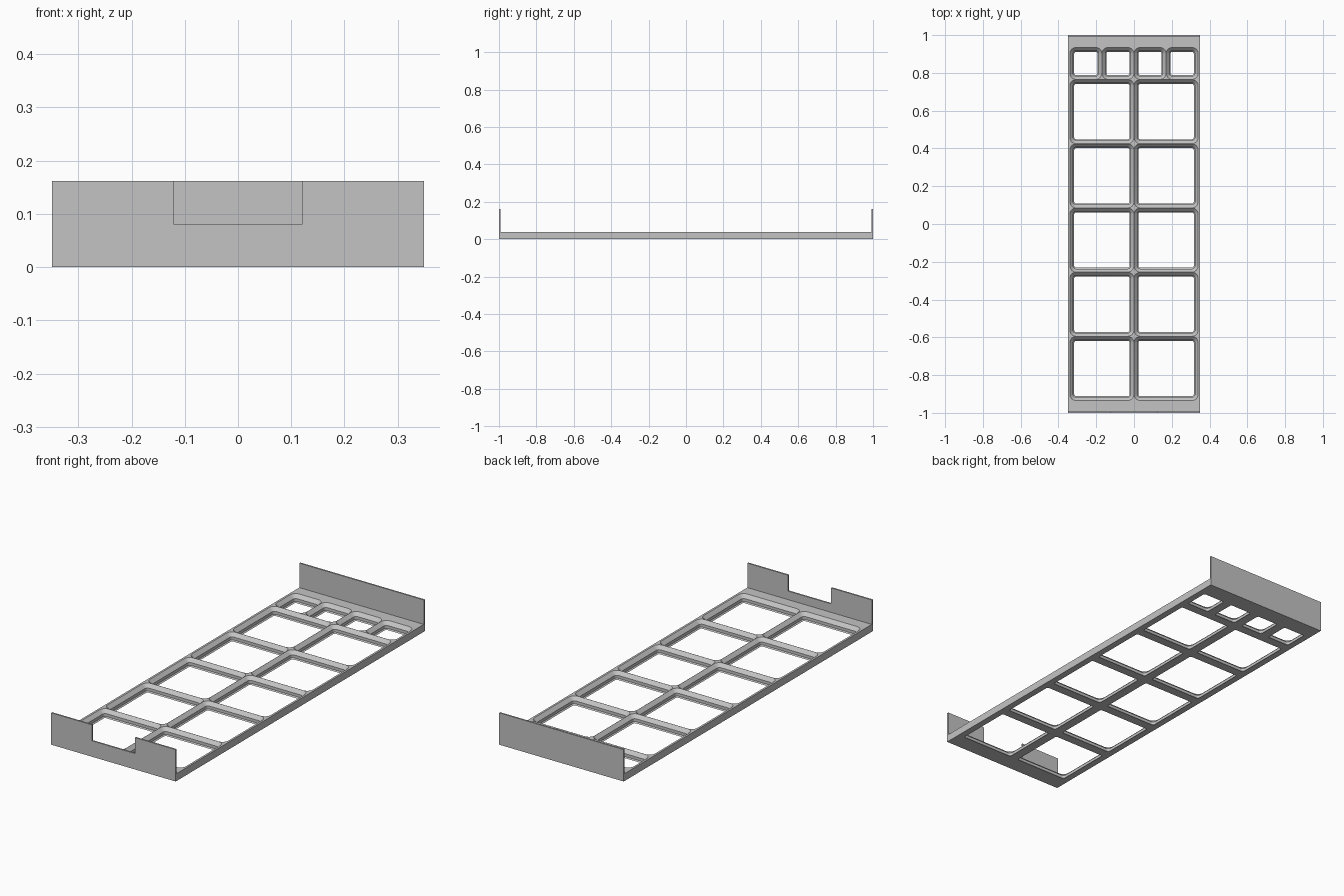
import bpy, bmesh
from math import pi, cos, sin

if "Cube" in bpy.data.objects:
    bpy.data.objects.remove(bpy.data.objects["Cube"], do_unlink=True)

MM = 0.34 / 42            # one grid cell is 42 mm
PITCH = 0.34
HALF_W, HALF_L = 0.35, 1.0
PLATE_H = 4.65 * MM
WALL_H = 20 * MM
WALL_T = 1.0 * MM
GAP = 0.0005              # keeps the ridges between neighbouring pockets solid

grey = bpy.data.materials.new("light grey plastic")
grey.use_nodes = True
colour = (0.55, 0.55, 0.55, 1)
grey.diffuse_color = colour
grey.node_tree.nodes["Principled BSDF"].inputs["Base Color"].default_value = colour


def make_object(name, bm):
    bmesh.ops.recalc_face_normals(bm, faces=bm.faces)
    mesh = bpy.data.meshes.new(name)
    bm.to_mesh(mesh)
    bm.free()
    mesh.materials.append(grey)
    obj = bpy.data.objects.new(name, mesh)
    bpy.context.collection.objects.link(obj)
    return obj


def rounded_loop(bm, cx, cy, size, radius, z, steps=6):
    h = size / 2 - radius
    verts = []
    for q, (sx, sy) in enumerate([(1, 1), (-1, 1), (-1, -1), (1, -1)]):
        for i in range(steps + 1):
            a = (q + i / steps) * pi / 2
            verts.append(bm.verts.new((cx + sx * h + radius * cos(a),
                                       cy + sy * h + radius * sin(a), z)))
    return verts


def pocket(bm, cx, cy, size):
    # stepped pocket: small chamfer, straight band, wide chamfer
    levels = [(-0.01, 2.85), (0, 2.85), (0.7 * MM, 2.15),
              (2.5 * MM, 2.15), (PLATE_H, 0), (PLATE_H + 0.02, 0)]
    loops = [rounded_loop(bm, cx, cy, size - 2 * (inset * MM + GAP),
                          (4 - inset) * MM, z) for z, inset in levels]
    for low, high in zip(loops, loops[1:]):
        n = len(low)
        for i in range(n):
            j = (i + 1) % n
            bm.faces.new((low[i], low[j], high[j], high[i]))
    bm.faces.new(loops[0][::-1])
    bm.faces.new(loops[-1])


# Tray: side profile with an upright lip at each end, swept across the width
bm = bmesh.new()
inner = HALF_L - WALL_T
profile = [(-HALF_L, 0), (HALF_L, 0), (HALF_L, WALL_H), (inner, WALL_H),
           (inner, PLATE_H), (-inner, PLATE_H), (-inner, WALL_H), (-HALF_L, WALL_H)]
face = bm.faces.new([bm.verts.new((-HALF_W, y, z)) for y, z in profile])
swept = bmesh.ops.extrude_face_region(bm, geom=[face])["geom"]
bmesh.ops.translate(bm, vec=(2 * HALF_W, 0, 0),
                    verts=[g for g in swept if isinstance(g, bmesh.types.BMVert)])
tray = make_object("grid_tray", bm)

# Cutters: two columns of full pockets, one row of half pockets, front notch
bm = bmesh.new()
front_edge = -2.75 * PITCH
for row in range(5):
    for side in (-1, 1):
        pocket(bm, side * PITCH / 2, front_edge + (row + 0.5) * PITCH, PITCH)
for col in range(4):
    pocket(bm, (col - 1.5) * PITCH / 2, front_edge + 5.25 * PITCH, PITCH / 2)
notch = bmesh.ops.create_cube(bm, size=1)["verts"]
bmesh.ops.scale(bm, vec=(30 * MM, 0.04, 0.2), verts=notch)
bmesh.ops.translate(bm, vec=(0, -HALF_L, 10 * MM + 0.1), verts=notch)
cutter = make_object("pocket_cutter", bm)
cutter.hide_render = True

cut = tray.modifiers.new("pockets", 'BOOLEAN')
cut.operation = 'DIFFERENCE'
cut.solver = 'EXACT'
cut.object = cutter
bpy.ops.object.select_all(action='DESELECT')
bpy.context.view_layer.objects.active = tray
tray.select_set(True)
bpy.ops.object.modifier_apply(modifier=cut.name)
bpy.data.objects.remove(cutter, do_unlink=True)
bpy.ops.object.shade_smooth_by_angle(angle=pi / 7)
